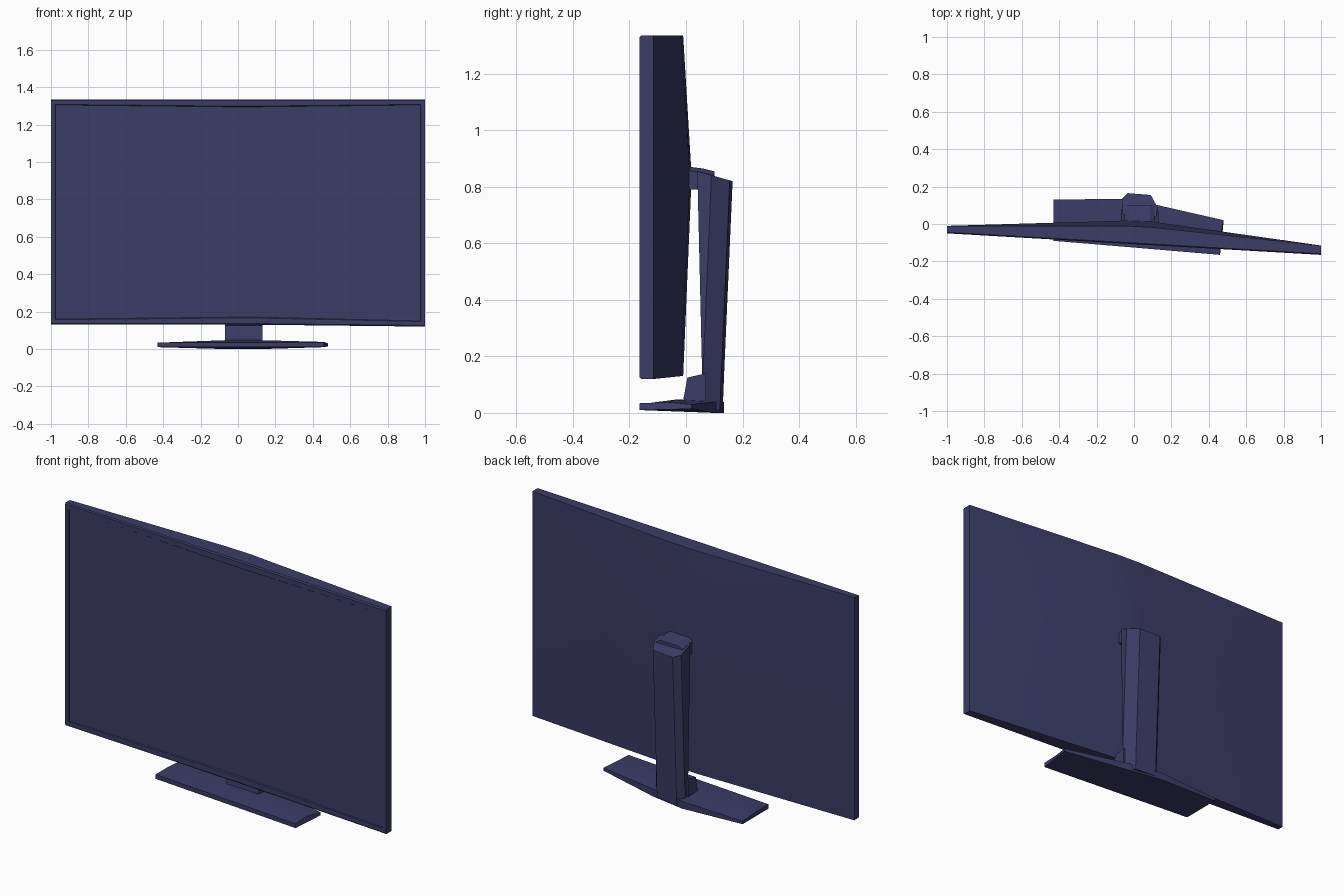
import bpy, bmesh, math

if "Cube" in bpy.data.objects:
    bpy.data.objects.remove(bpy.data.objects["Cube"])

mat = bpy.data.materials.new("dark indigo plastic")
mat.diffuse_color = (0.045, 0.045, 0.135, 1)
mat.use_nodes = True
mat.node_tree.nodes["Principled BSDF"].inputs["Base Color"].default_value = mat.diffuse_color


def loft(name, sections, edit=None):
    """Skin a closed, capped mesh through loops of equal point count."""
    bm = bmesh.new()
    rings = [[bm.verts.new(p) for p in s] for s in sections]
    n = len(rings[0])
    for a, b in zip(rings, rings[1:]):
        for i in range(n):
            j = (i + 1) % n
            bm.faces.new((a[i], a[j], b[j], b[i]))
    bm.faces.new(rings[0])
    bm.faces.new(rings[-1])
    bmesh.ops.recalc_face_normals(bm, faces=bm.faces)
    if edit:
        edit(bm)
    mesh = bpy.data.meshes.new(name)
    bm.to_mesh(mesh)
    bm.free()
    mesh.materials.append(mat)
    ob = bpy.data.objects.new(name, mesh)
    bpy.context.collection.objects.link(ob)
    bpy.ops.object.select_all(action='DESELECT')
    bpy.context.view_layer.objects.active = ob
    ob.select_set(True)
    bpy.ops.object.shade_smooth_by_angle(angle=math.radians(30))
    return ob


# Screen: flat angled front, back swelling to a ridge at the arm
def panel_section(x, edge_y, mid_y):
    front = -0.05 - 0.0575 * (x + 1)
    low = 0.13 if x < 0.5 else 0.12
    c = 0.006
    return [(x, front + c, low), (x, front, low + c),
            (x, front, 1.335 - c), (x, front + c, 1.335),
            (x, edge_y, 1.335), (x, mid_y, 0.87),
            (x, mid_y, 0.79), (x, edge_y, low)]


def recess_display(bm):
    front = [f for f in bm.faces if f.normal.y < -0.95]
    bmesh.ops.inset_region(bm, faces=front, thickness=0.03, depth=0)
    bmesh.ops.inset_region(bm, faces=front, thickness=0.004, depth=-0.005)


loft("screen_panel", [
    panel_section(-1.0, -0.01, -0.01),
    panel_section(-0.05, -0.01, 0.018),
    panel_section(0.10, -0.018, 0.012),
    panel_section(1.0, -0.115, -0.115)], recess_display)

# Base plate: thicker in the middle, slightly turned
stations = [(-0.43, -0.43, -0.09, 0.13, 0.034, 0.01),
            (-0.07, -0.07, -0.12, 0.135, 0.047, 0.0),
            (0.13, 0.13, -0.137, 0.10, 0.047, 0.0),
            (0.46, 0.48, -0.165, 0.02, 0.038, 0.014)]
loft("base_plate", [
    [(xf, f, 0.01), (xf, f, 0.034), (xf, f + 0.1, top),
     (xb, b, top - 0.008), (xb, b, low)]
    for xf, xb, f, b, top, low in stations])

# Upright column with a chamfered back, leaning backward
outline = [(-0.035, 0.165), (0.09, 0.155), (0.125, 0.09),
           (0.12, 0.04), (-0.06, 0.05), (-0.065, 0.135)]


def column_section(z, dy, front_dy, top=False):
    return [(x, y + (dy if y > 0.06 else front_dy),
             z + (0.165 - y) * 0.28 if top else z) for x, y in outline]


loft("column", [column_section(0.01, -0.035, 0.02),
                column_section(0.14, -0.03, 0.017),
                column_section(0.82, 0.0, 0.0, True)])

# Sloped foot in front of the column
loft("column_foot", [
    [(x, -0.01 + d, 0.03), (x, -0.01 + d, 0.045), (x, 0.005 + d, 0.125),
     (x, 0.07 + d, 0.14), (x, 0.07 + d, 0.03)]
    for x, d in ((-0.07, 0.01), (0.13, 0.0))])

# Short arm joining the column to the screen
loft("mount_arm", [
    [(-0.05, y, low), (0.11, y, low), (0.11, y, top - 0.015),
     (0.085, y, top), (-0.025, y, top), (-0.05, y, top - 0.015)]
    for y, low, top in ((-0.02, 0.79, 0.875), (0.06, 0.79, 0.865),
                        (0.10, 0.79, 0.855))])
